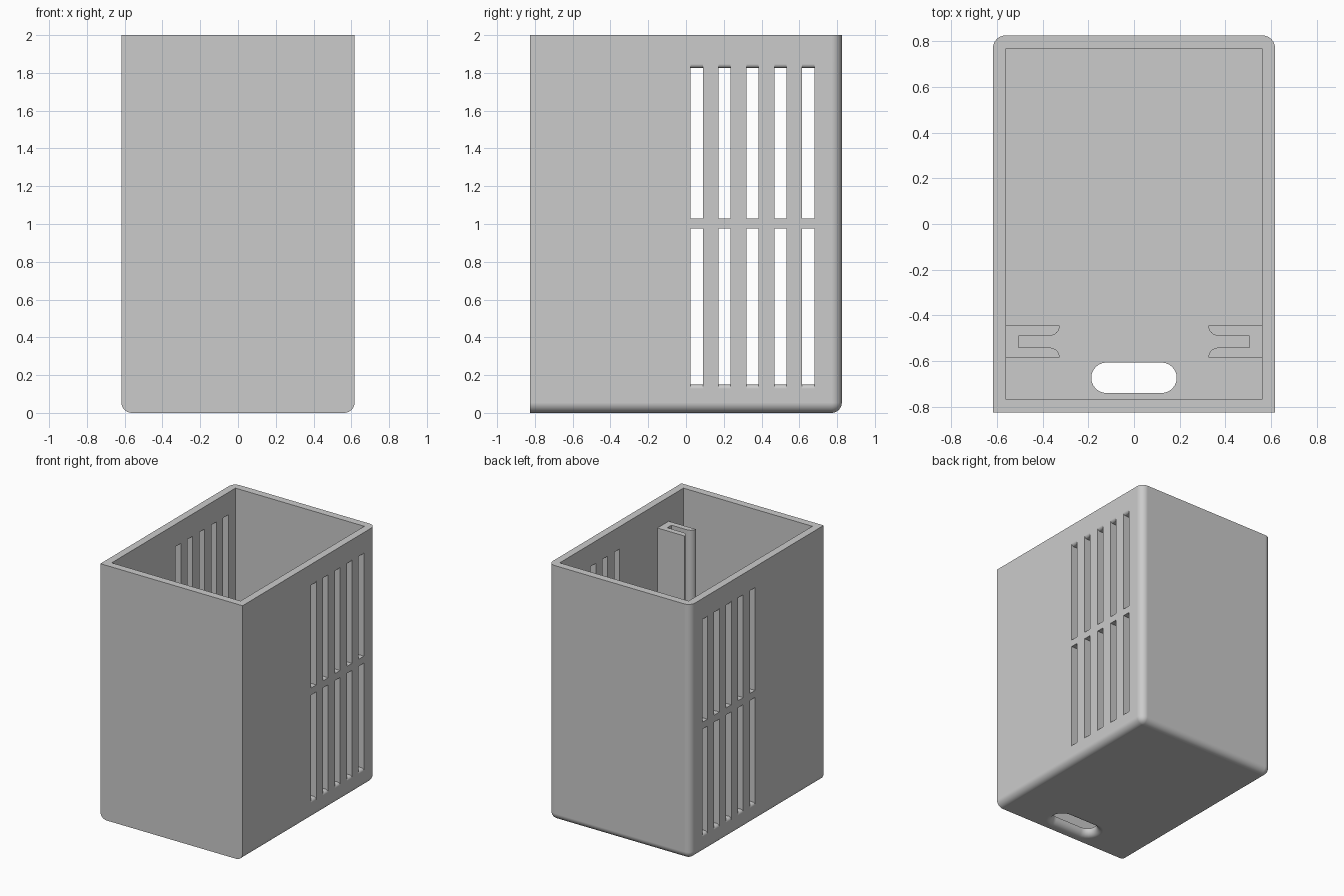
import bpy, bmesh, math
from mathutils import Vector

HX, HY, H = 0.617, 0.825, 2.0      # outer half sizes and height
WALL, R, STEPS = 0.058, 0.055, 8   # wall thickness, edge radius, arc steps

cube = bpy.data.objects.get("Cube")
if cube:
    bpy.data.objects.remove(cube, do_unlink=True)

grey = bpy.data.materials.new("light_grey")
grey.use_nodes = True
grey.diffuse_color = (0.6, 0.6, 0.6, 1)
bsdf = next(n for n in grey.node_tree.nodes if n.type == 'BSDF_PRINCIPLED')
bsdf.inputs["Base Color"].default_value = (0.6, 0.6, 0.6, 1)


def make_object(name, bm):
    bmesh.ops.recalc_face_normals(bm, faces=bm.faces)
    mesh = bpy.data.meshes.new(name)
    bm.to_mesh(mesh)
    bm.free()
    mesh.materials.append(grey)
    obj = bpy.data.objects.new(name, mesh)
    bpy.context.collection.objects.link(obj)
    return obj


def add_box(bm, low, high):
    low, high = Vector(low), Vector(high)
    verts = bmesh.ops.create_cube(bm, size=1)["verts"]
    for v in verts:
        v.co = (low + high) / 2 + v.co * (high - low)


def add_prism(bm, points, offset):
    """Extrude a closed outline along the offset."""
    face = bm.faces.new([bm.verts.new(p) for p in points])
    new = bmesh.ops.extrude_face_region(bm, geom=[face], use_keep_orig=True)["geom"]
    bmesh.ops.translate(bm, vec=offset,
                        verts=[g for g in new if isinstance(g, bmesh.types.BMVert)])


def arc(steps=STEPS):
    return [math.pi / 2 * i / steps for i in range(steps + 1)]


def smooth(obj):
    obj.data.polygons.foreach_set("use_smooth", [True] * len(obj.data.polygons))
    obj.data.set_sharp_from_angle(angle=math.radians(30))
    mod = obj.modifiers.new("even_shading", 'WEIGHTED_NORMAL')
    mod.keep_sharp = True


def cut(obj, cutter):
    """Subtract the cutter, keep the result and discard the cutter."""
    mod = obj.modifiers.new("cut", 'BOOLEAN')
    mod.operation, mod.solver, mod.object = 'DIFFERENCE', 'EXACT', cutter
    graph = bpy.context.evaluated_depsgraph_get()
    result = bpy.data.meshes.new_from_object(obj.evaluated_get(graph))
    obj.modifiers.clear()
    obj.data = result
    bpy.data.objects.remove(cutter, do_unlink=True)


# Outer shell: back uprights and bottom edges rounded, front edges left sharp
bm = bmesh.new()
add_box(bm, (-HX, -HY, 0), (HX, HY, H))
rounded = []
for e in bm.edges:
    mid = (e.verts[0].co + e.verts[1].co) / 2
    back_upright = mid.y > HY / 2 and abs(mid.x) > HX / 2
    bottom = mid.z < 0.01 and mid.y > -HY / 2
    if (back_upright and 0.5 < mid.z < 1.5) or bottom:
        rounded.append(e)
bmesh.ops.bevel(bm, geom=rounded, offset=R, segments=STEPS, profile=0.5,
                affect='EDGES', clamp_overlap=True)
shell = make_object("box_shell", bm)

# Inner cavity
bm = bmesh.new()
add_box(bm, (-HX + WALL, -HY + WALL, WALL), (HX - WALL, HY - WALL, H + 0.2))
cut(shell, make_object("cavity_cutter", bm))

# Vent slots through both side walls, outermost ends rounded outward
bm = bmesh.new()
LIP = 0.022
for flat_z, round_z, way in ((1.03, 1.825, 1), (0.975, 0.15, -1)):
    half = [(HX - LIP + LIP * math.sin(a), round_z + way * LIP * (1 - math.cos(a)))
            for a in arc(5)]
    half.append((HX + 0.1, half[-1][1]))
    half.append((HX + 0.1, flat_z))
    outline = half + [(-x, z) for x, z in reversed(half)]
    for i in range(5):
        y = 0.025 + 0.1475 * i
        add_prism(bm, [(x, y, z) for x, z in outline], (0, 0.064, 0))
cut(shell, make_object("vent_cutter", bm))

# Cable hole in the floor with a rounded lower rim
bm = bmesh.new()
HOLE_Y, HOLE_R, SPAN, RIM = -0.673, 0.067, 0.12, 0.05
levels = [(RIM, -0.1)]
levels += [(RIM * (1 - math.sin(a)), RIM * (1 - math.cos(a))) for a in arc(6)]
levels.append((0, 0.15))
rings = []
for grow, z in levels:
    ring = []
    for side in (1, -1):
        for i in range(13):
            a = -math.pi / 2 + math.pi * i / 12
            r = HOLE_R + grow
            ring.append(bm.verts.new((side * (SPAN + r * math.cos(a)),
                                      HOLE_Y + side * r * math.sin(a), z)))
    rings.append(ring)
for a, b in zip(rings, rings[1:]):
    for i in range(len(a)):
        j = (i + 1) % len(a)
        bm.faces.new((a[i], a[j], b[j], b[i]))
bm.faces.new(rings[0])
bm.faces.new(rings[-1])
cut(shell, make_object("hole_cutter", bm))
smooth(shell)

# Pair of upright channel rails facing each other, with rounded mouths
RAIL_Y, TIP, LIP_R = -0.515, 0.325, 0.044
OUTER, INNER, DEEP = 0.07, 0.026, 0.505
upper = [(HX - WALL / 2, OUTER)]
upper += [(TIP + LIP_R * (1 - math.cos(a)), OUTER - LIP_R * math.sin(a)) for a in arc()]
upper.append((DEEP, INNER))
profile = upper + [(x, -y) for x, y in reversed(upper)]
for side, name in ((1, "left_rail"), (-1, "right_rail")):
    bm = bmesh.new()
    add_prism(bm, [(side * x, RAIL_Y + y, WALL / 2) for x, y in profile],
              (0, 0, 1.81 - WALL / 2))
    smooth(make_object(name, bm))
